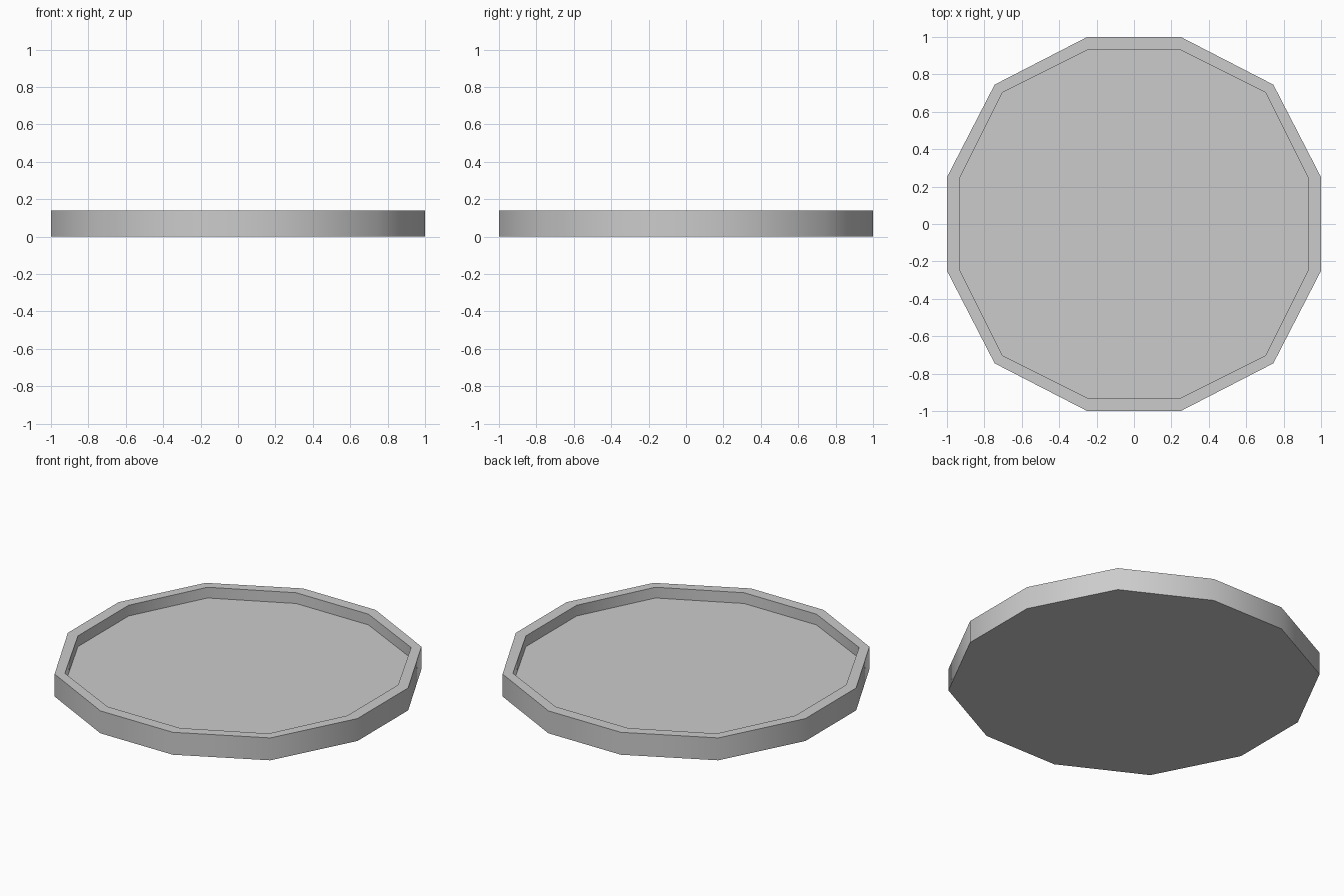
import bpy, bmesh, math

if "Cube" in bpy.data.objects:
    bpy.data.objects.remove(bpy.data.objects["Cube"])

HEIGHT, FLOOR = 0.14, 0.073


def ring(bm, eighth, z):
    """Twelve-sided loop: three corner points turned through four quarters."""
    verts = []
    for q in range(4):
        c, s = round(math.cos(q * math.pi / 2)), round(math.sin(q * math.pi / 2))
        verts += [bm.verts.new((c * x - s * y, s * x + c * y, z)) for x, y in eighth]
    return verts


def bridge(bm, a, b):
    for i in range(len(a)):
        j = (i + 1) % len(a)
        bm.faces.new((a[i], a[j], b[j], b[i]))


# Corner points of the outer wall and the recess
outer = [(1.0, -0.25), (1.0, 0.25), (0.745, 0.745)]
inner = [(0.93, -0.25), (0.93, 0.25), (0.703, 0.703)]

# Tray: base, outer wall, flat rim, inner wall, recessed floor
bm = bmesh.new()
loops = [ring(bm, outer, 0), ring(bm, outer, HEIGHT),
         ring(bm, inner, HEIGHT), ring(bm, inner, FLOOR)]
for a, b in zip(loops, loops[1:]):
    bridge(bm, a, b)
bm.faces.new(loops[0][::-1])
bm.faces.new(loops[-1])
bmesh.ops.recalc_face_normals(bm, faces=bm.faces)

mesh = bpy.data.meshes.new("tray")
bm.to_mesh(mesh)
bm.free()
tray = bpy.data.objects.new("tray", mesh)
bpy.context.collection.objects.link(tray)

# Soft shading around the walls, crisp rim edges
bpy.context.view_layer.objects.active = tray
tray.select_set(True)
bpy.ops.object.shade_smooth_by_angle(angle=math.radians(40))
